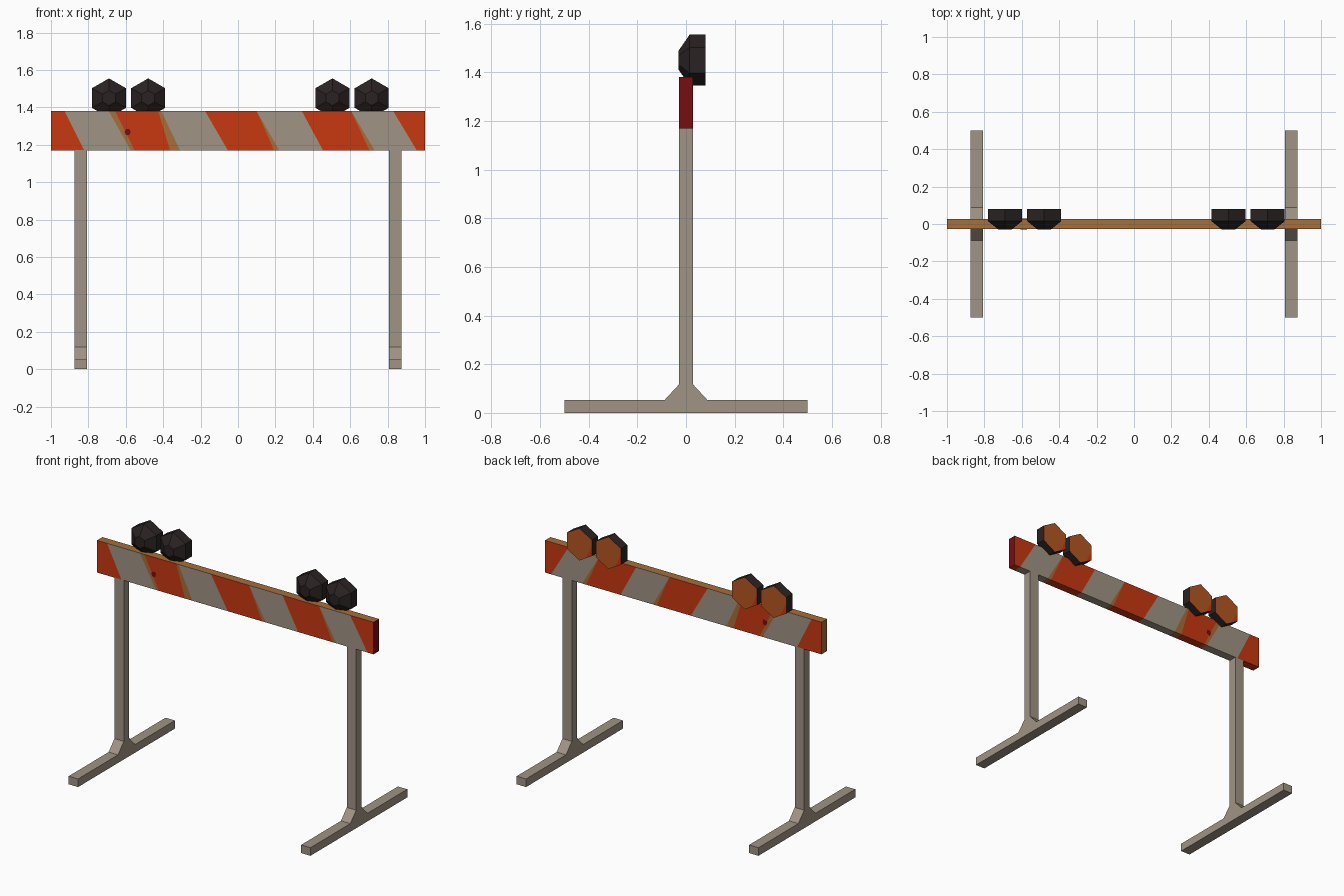
import bpy, bmesh, math
from mathutils import Vector

if "Cube" in bpy.data.objects:
    bpy.data.objects.remove(bpy.data.objects["Cube"])


def lin(c):
    c /= 255
    return c / 12.92 if c <= 0.04045 else ((c + 0.055) / 1.055) ** 2.4


def mat(name, r, g, b):
    m = bpy.data.materials.new(name)
    m.diffuse_color = (lin(r), lin(g), lin(b), 1)
    m.use_nodes = True
    m.node_tree.nodes["Principled BSDF"].inputs["Base Color"].default_value = m.diffuse_color
    return m


GREY = mat("warm grey", 160, 148, 132)
RED = mat("orange red", 200, 56, 16)
BROWN = mat("rust brown", 166, 110, 58)
DARK_RED = mat("dark red", 122, 12, 16)
BLACK = mat("lamp black", 42, 34, 34)
AMBER = mat("lamp amber", 182, 86, 34)


def finish(name, bm, mats, loc=(0, 0, 0)):
    bmesh.ops.recalc_face_normals(bm, faces=bm.faces[:])
    me = bpy.data.meshes.new(name)
    bm.to_mesh(me)
    bm.free()
    for m in mats:
        me.materials.append(m)
    ob = bpy.data.objects.new(name, me)
    ob.location = loc
    bpy.context.collection.objects.link(ob)
    return ob


def loft(bm, rings):
    """Closed solid through rings of equal point count."""
    vs = [[bm.verts.new(p) for p in ring] for ring in rings]
    n = len(vs[0])
    for a, b in zip(vs, vs[1:]):
        for i in range(n):
            j = (i + 1) % n
            bm.faces.new((a[i], a[j], b[j], b[i]))
    bm.faces.new(vs[0])
    return bm.faces.new(vs[-1])


# legs: inverted T profile with gussets, extruded sideways
half = [(0.5, 0), (0.5, 0.053), (0.088, 0.053), (0.028, 0.118), (0.028, 1.172)]
profile = half + [(-y, z) for y, z in reversed(half)]
for side, x in (("left", -0.84), ("right", 0.84)):
    bm = bmesh.new()
    loft(bm, [[(dx, y, z) for y, z in profile] for dx in (-0.034, 0.034)])
    finish(side + "_leg", bm, [GREY], (x, 0, 0))

# board: cut by slanted planes; each cut is (x at mid height, slant, colour after it)
ZC, HH, HY = 1.275, 0.105, 0.028
cuts = [(-0.875, 0.50, 0), (-0.632, 0.56, 2), (-0.605, 0.50, 1), (-0.395, 0.30, 2),
        (-0.36, 0.48, 0), (-0.115, 0.58, 1), (0.147, 0.44, 2), (0.16, 0.58, 0),
        (0.398, 0.54, 1), (0.654, 0.46, 2), (0.668, 0.60, 0), (0.893, 0.60, 1)]
bm = bmesh.new()
loft(bm, [[(x, -HY, -HH), (x, HY, -HH), (x, HY, HH), (x, -HY, HH)] for x in (-1, 1)])
for x, s, _ in cuts:
    bmesh.ops.bisect_plane(bm, geom=bm.verts[:] + bm.edges[:] + bm.faces[:],
                           plane_co=(x, 0, 0), plane_no=(1, 0, s))
bm.normal_update()
for f in bm.faces:
    c = f.calc_center_median()
    f.material_index = 1
    for x, s, colour in cuts:
        if c.x + s * c.z > x:
            f.material_index = colour
    # plain top edge and ends
    if c.z > HH - 0.001 or c.x < -0.999:
        f.material_index = 2
    elif c.x > 0.999:
        f.material_index = 3
finish("striped_board", bm, [GREY, RED, BROWN, DARK_RED], (0, 0, ZC))

# small bolt mark, front and back of the board
bm = bmesh.new()
loft(bm, [[(0.017 * math.cos(i * math.pi / 3), y, 0.019 * math.sin(i * math.pi / 3))
           for i in range(6)] for y in (-HY - 0.001, HY + 0.001)])
finish("bolt_mark", bm, [DARK_RED], (-0.59, 0, 1.268))

# lamps: hexagonal housings, bevelled at the front with a flat lens behind
for n, x in enumerate((-0.69, -0.48, 0.505, 0.715)):
    bm = bmesh.new()
    lens = loft(bm, [[(r * math.sin(i * math.pi / 3), y, r * math.cos(i * math.pi / 3))
                      for i in range(6)]
                     for y, r in ((-0.03, 0.04), (0.015, 0.105), (0.08, 0.105))])
    # red corner of the lens
    no = Vector((-0.9, 0, -0.44))
    bmesh.ops.bisect_plane(bm, geom=[lens] + lens.edges[:] + lens.verts[:],
                           plane_co=no * 0.076, plane_no=no)
    for f in bm.faces:
        c = f.calc_center_median()
        if c.y > 0.079:
            f.material_index = 2 if c.dot(no) > 0.076 else 1
    finish("lamp_%d" % (n + 1), bm, [BLACK, AMBER, RED], (x, 0, 1.45))
